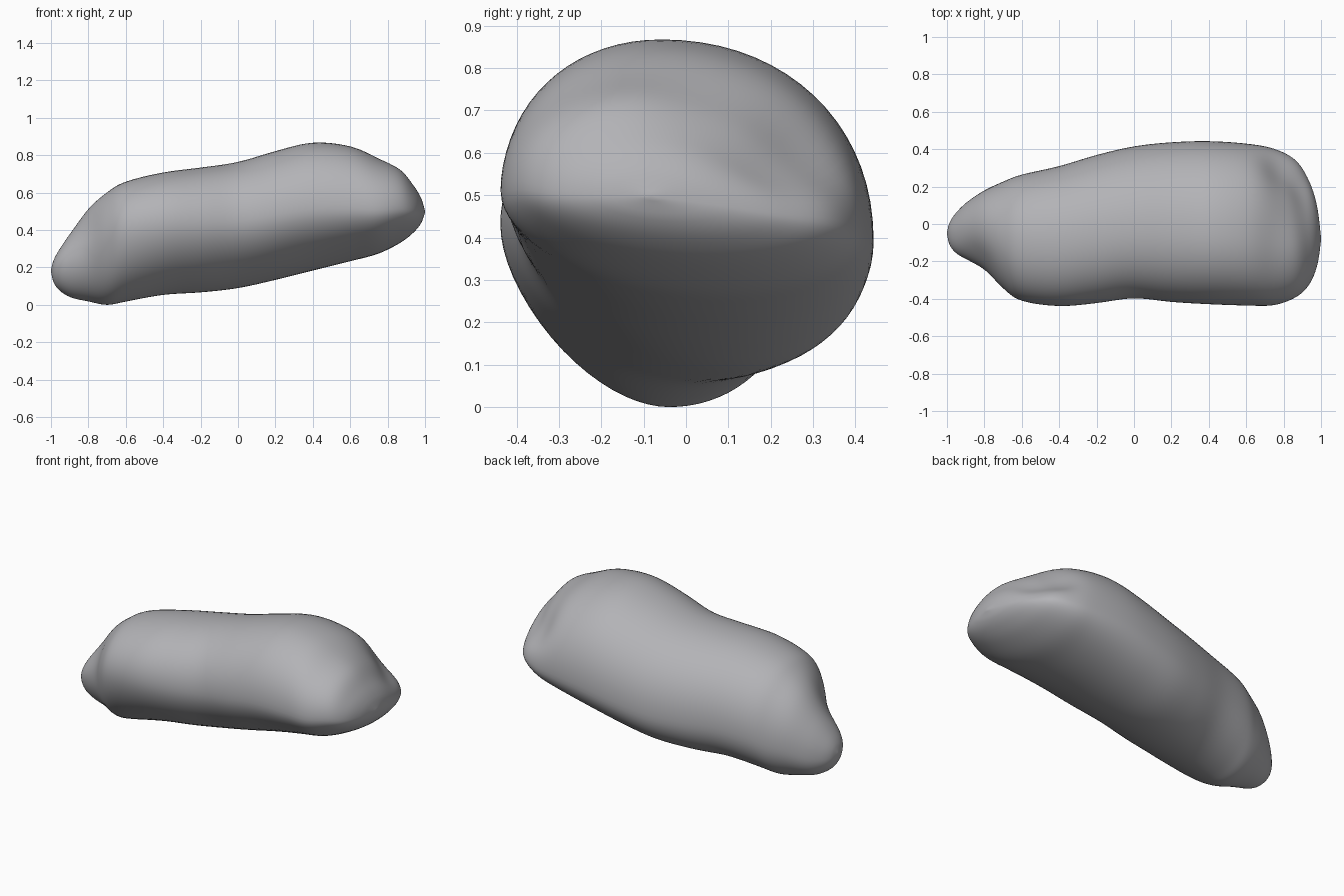
import bpy, bmesh, math
from mathutils import Vector

if "Cube" in bpy.data.objects:
    bpy.data.objects.remove(bpy.data.objects["Cube"])

# Stations along the length: x, bottom z, top z, front y, back y
ST = [
    (-1.00, .175, .185, -.055, -.045), (-.985, .115, .24, -.115, .01),
    (-.95, .07, .305, -.16, .062), (-.89, .035, .395, -.20, .12),
    (-.80, .015, .515, -.26, .18), (-.70, -.004, .60, -.348, .227),
    (-.60, .014, .657, -.412, .265), (-.40, .05, .706, -.44, .31),
    (-.20, .063, .732, -.424, .37), (0, .086, .762, -.398, .416),
    (.20, .13, .82, -.418, .438), (.40, .18, .866, -.43, .444),
    (.60, .23, .846, -.437, .431), (.75, .27, .783, -.435, .405),
    (.87, .33, .727, -.39, .345), (.94, .385, .64, -.32, .24),
    (.98, .435, .57, -.22, .11), (1.0, .49, .50, -.09, -.07),
]
SUB, SEG = 6, 72


def catmull(a, b, c, d, t):
    return .5 * (2*b + (c-a)*t + (2*a-5*b+4*c-d)*t*t + (3*b-a-3*c+d)*t**3)


def lerp(a, b, t):
    t = max(0, min(1, t))
    return a + (b - a) * t


def dent(p, centre, radii, push):
    # soft local displacement
    q = sum(((p[i]-centre[i]) / radii[i])**2 for i in range(3))
    return Vector(push) * math.exp(-q)


def section(x, zb, zt, y0, y1):
    # Four elliptical quadrants, leaning so the front is widest high and the back low
    k = (x + .6) / 1.2
    zl = zb + (zt-zb) * lerp(.60, .45, k)
    zr = zb + (zt-zb) * lerp(.42, .29, k)
    yt = y0 + (y1-y0) * lerp(.48, .42, k)
    yb = y0 + (y1-y0) * lerp(.51, .61, (x + .8) / .5)
    pts = []
    for i in range(SEG):
        a = 2 * math.pi * i / SEG
        c, s = math.cos(a), math.sin(a)
        zc, yc = (zr if c >= 0 else zl), (yt if s >= 0 else yb)
        n = 2.1 if s >= 0 or c >= 0 else 1.85
        u, v = abs(c)**(2/n), abs(s)**(2/n)
        y = yc + (y1-yc)*u if c >= 0 else yc - (yc-y0)*u
        z = zc + (zt-zc)*v if s >= 0 else zc - (zc-zb)*v
        p = Vector((x, y, z))
        d = dent(p, (.85, .25, .61), (.16, .19, .12), (-.045, -.035, -.05))
        d += dent(p, (.84, .05, .68), (.10, .14, .10), (-.02, 0, -.02))
        d += dent(p, (-.82, -.19, .40), (.15, .13, .15), (.015, .022, -.01))
        pts.append(p + d)
    return pts


# Interpolated rings skinned into one body
rings = []
for i in range(len(ST) - 1):
    q = [ST[max(0, min(len(ST)-1, i+j))] for j in (-1, 0, 1, 2)]
    for s in range(SUB):
        rings.append(section(*[catmull(*[w[m] for w in q], s / SUB) for m in range(5)]))
rings.append(section(*ST[-1]))

bm = bmesh.new()
vr = [[bm.verts.new(p) for p in r] for r in rings]
for a, b in zip(vr, vr[1:]):
    for i in range(SEG):
        j = (i + 1) % SEG
        bm.faces.new((a[i], a[j], b[j], b[i]))
bm.faces.new(vr[0])
bm.faces.new(vr[-1])
bmesh.ops.recalc_face_normals(bm, faces=bm.faces)
# Relax slightly to blend the quadrants
for _ in range(3):
    bmesh.ops.smooth_vert(bm, verts=[v for r in vr[6:-6] for v in r], factor=.5,
                          use_axis_x=True, use_axis_y=True, use_axis_z=True)
for f in bm.faces:
    f.smooth = True
low = min(v.co.z for v in bm.verts)
bmesh.ops.translate(bm, verts=bm.verts, vec=(0, 0, -low))
me = bpy.data.meshes.new("stone_body")
bm.to_mesh(me)
bm.free()
ob = bpy.data.objects.new("stone_body", me)
bpy.context.collection.objects.link(ob)

mat = bpy.data.materials.new("neutral grey")
mat.diffuse_color = (.45, .45, .47, 1)
mat.use_nodes = True
mat.node_tree.nodes["Principled BSDF"].inputs["Base Color"].default_value = mat.diffuse_color
me.materials.append(mat)
